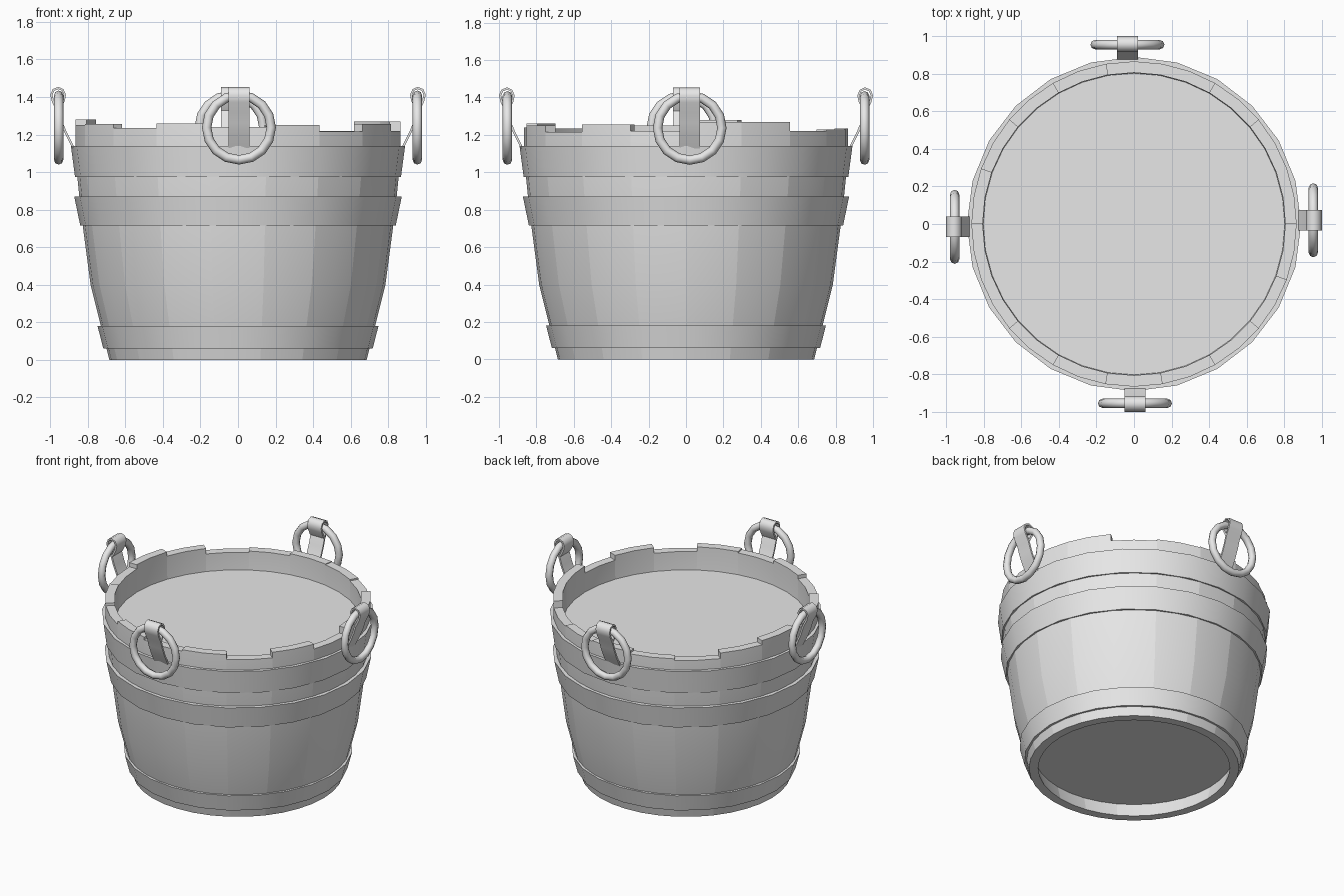
import bpy, bmesh
from math import sin, cos, pi, radians
from mathutils import Matrix, Vector

if "Cube" in bpy.data.objects:
    bpy.data.objects.remove(bpy.data.objects["Cube"])

grey = bpy.data.materials.new("plain grey")
grey.diffuse_color = (0.8, 0.8, 0.8, 1)
grey.use_nodes = True
grey.node_tree.nodes["Principled BSDF"].inputs["Base Color"].default_value = grey.diffuse_color


def finish(bm, name, smooth=40):
    bmesh.ops.recalc_face_normals(bm, faces=bm.faces)
    me = bpy.data.meshes.new(name)
    bm.to_mesh(me)
    bm.free()
    me.materials.append(grey)
    for p in me.polygons:
        p.use_smooth = True
    me.set_sharp_from_angle(angle=radians(smooth))
    ob = bpy.data.objects.new(name, me)
    bpy.context.collection.objects.link(ob)
    return ob


def sweep(name, profile, angles, closed):
    """Turn a closed (radius, z) profile through the given angles."""
    bm = bmesh.new()
    rings = [[bm.verts.new((r * cos(a), r * sin(a), z)) for r, z in profile] for a in angles]
    n, m = len(profile), len(angles)
    for i in range(m if closed else m - 1):
        A, B = rings[i], rings[(i + 1) % m]
        for j in range(n):
            k = (j + 1) % n
            bm.faces.new((A[j], A[k], B[k], B[j]))
    if not closed:
        bm.faces.new(rings[0])
        bm.faces.new(rings[-1])
    return finish(bm, name)


# Staves: 18 boards with uneven tops
outer = [(0.685, 0), (0.73, 0.18), (0.785, 0.4), (0.825, 0.7), (0.845, 0.87), (0.856, 0.98), (0.866, 1.13)]
tops = [1.27, 1.27, 1.22, 1.23, 1.235, 1.22, 1.21, 1.25, 1.28,
        1.25, 1.255, 1.235, 1.26, 1.24, 1.25, 1.215, 1.255, 1.22]
for i, top in enumerate(tops):
    inner = [(r - 0.06, z) for r, z in outer]
    prof = outer + [(0.866, top), (0.806, top)] + inner[::-1]
    sweep(f"stave_{i + 1}", prof, [radians(20 * i + d) for d in (0, 10, 20)], False)

# Hoops: flaring bands, 24 sides
around = [2 * pi * i / 24 for i in range(24)]
for name, z0, r0, z1, r1 in (("bottom_hoop", 0.06, 0.717, 0.18, 0.748),
                             ("middle_hoop", 0.715, 0.84, 0.87, 0.872),
                             ("top_hoop", 0.975, 0.868, 1.14, 0.89)):
    sweep(name, [(r0 - 0.04, z0), (r0, z0), (r1, z1), (r1 - 0.04, z1)], around, True)

# Flat discs: the filling near the rim and the recessed base
for name, r, z in (("filling_surface", 0.812, 1.085), ("base_board", 0.66, 0.1)):
    bm = bmesh.new()
    bmesh.ops.create_circle(bm, cap_ends=True, segments=36, radius=r,
                            matrix=Matrix.Translation((0, 0, z)))
    finish(bm, name)

# Handles: a strap looped over a hanging ring, on four sides (modelled at +x, then turned)
RING_R, RING_Z = 0.955, 1.237
loop = [(0.953, 1.33), (0.928, 1.38), (0.922, 1.41), (0.933, 1.437), (0.957, 1.448),
        (0.983, 1.437), (0.994, 1.41), (0.985, 1.375), (0.957, 1.32),
        (0.94, 1.265), (0.915, 1.205), (0.877, 1.13)]


def strap(name, turn):
    t, w = 0.006, 0.055
    pts = [Vector(p) for p in loop]
    bm = bmesh.new()
    rows = []
    for i, p in enumerate(pts):
        d = (pts[min(i + 1, len(pts) - 1)] - pts[max(i - 1, 0)]).normalized()
        nrm = Vector((-d.y, d.x)) * t
        rows.append([bm.verts.new((p.x + s * nrm.x, y, p.y + s * nrm.y))
                     for s, y in ((1, -w), (1, w), (-1, w), (-1, -w))])
    for A, B in zip(rows, rows[1:]):
        for j in range(4):
            bm.faces.new((A[j], A[(j + 1) % 4], B[(j + 1) % 4], B[j]))
    bm.faces.new(rows[0])
    bm.faces.new(rows[-1])
    bm.transform(turn)
    finish(bm, name, 50)


def ring(name, turn):
    R, t, n, m = 0.172, 0.025, 16, 8
    bm = bmesh.new()
    v = []
    for i in range(n):
        a = 2 * pi * i / n
        v.append([])
        for j in range(m):
            b = 2 * pi * j / m
            rad = R + t * cos(b)
            v[-1].append(bm.verts.new((RING_R + t * sin(b), rad * cos(a), RING_Z + rad * sin(a))))
    for i in range(n):
        for j in range(m):
            A, B, k = v[i], v[(i + 1) % n], (j + 1) % m
            bm.faces.new((A[j], A[k], B[k], B[j]))
    bm.transform(turn)
    finish(bm, name, 60)


for side, deg, shift in (("right", 0, (0, 0.02, 0)), ("back", 90, (-0.035, 0, 0)),
                         ("left", 180, (0, -0.015, 0)), ("front", 270, (0.005, 0, 0))):
    turn = Matrix.Translation(shift) @ Matrix.Rotation(radians(deg), 4, 'Z')
    strap(side + "_strap", turn)
    ring(side + "_ring", turn)
